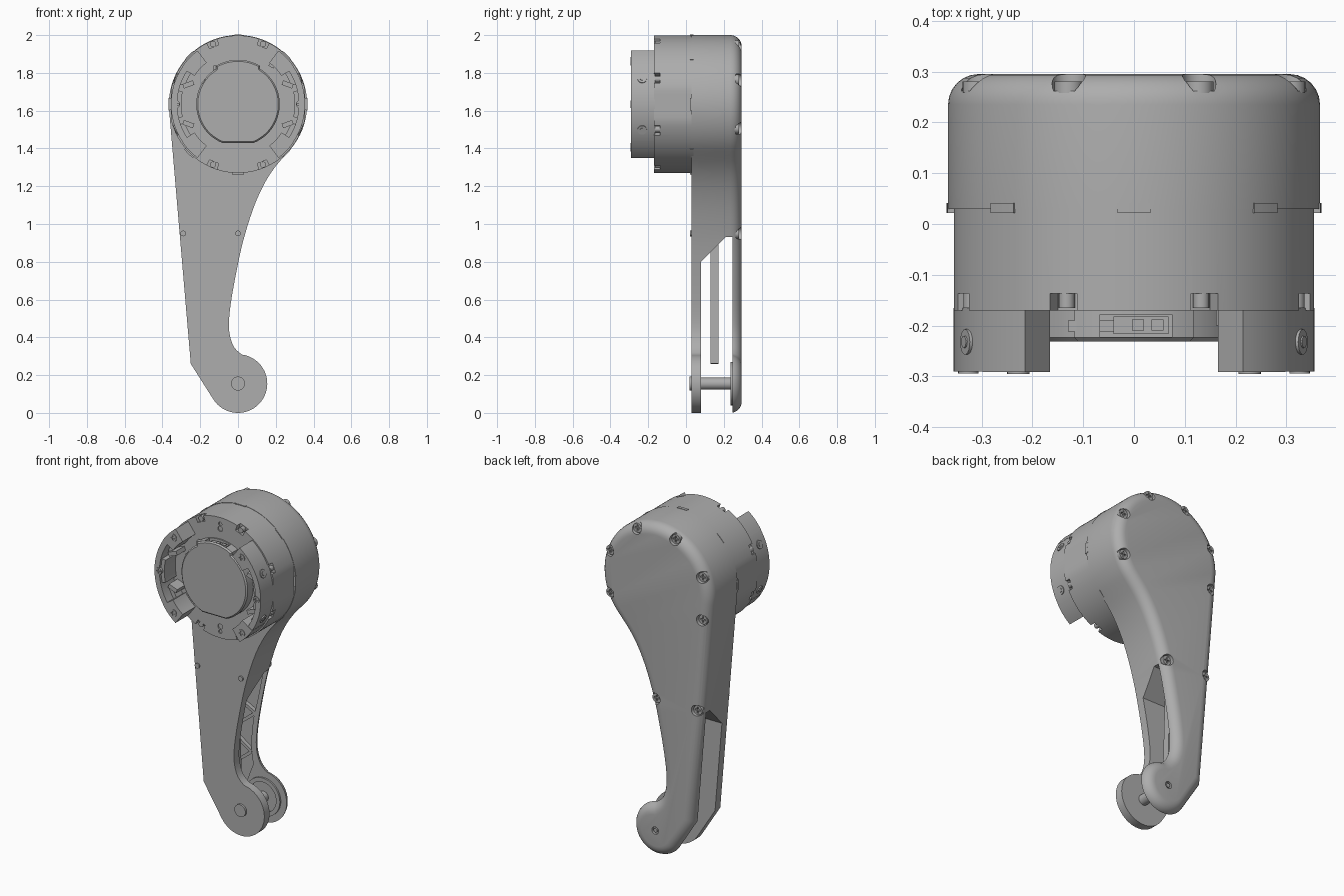
import bpy, bmesh
from math import sin, cos, radians, pi
from mathutils import Vector, Matrix

if "Cube" in bpy.data.objects:
    bpy.data.objects.remove(bpy.data.objects["Cube"])

grey = bpy.data.materials.new("plain grey")
grey.use_nodes = True
TONE = (0.42, 0.42, 0.42, 1)
grey.diffuse_color = TONE
grey.node_tree.nodes["Principled BSDF"].inputs["Base Color"].default_value = TONE

HUB = 1.634      # height of the motor axis
FOOT = 0.155     # height of the axle and radius of the foot


def finish(name, bm):
    bmesh.ops.recalc_face_normals(bm, faces=bm.faces)
    mesh = bpy.data.meshes.new(name)
    bm.to_mesh(mesh)
    bm.free()
    mesh.materials.append(grey)
    ob = bpy.data.objects.new(name, mesh)
    bpy.context.collection.objects.link(ob)
    return ob


def loft(name, rings):
    """Skin a list of (outline, y) rings and cap both ends."""
    bm = bmesh.new()
    loops = [[bm.verts.new((x, y, z)) for x, z in pts] for pts, y in rings]
    n = len(loops[0])
    for a, b in zip(loops, loops[1:]):
        for i in range(n):
            bm.faces.new((a[i], a[(i + 1) % n], b[(i + 1) % n], b[i]))
    bm.faces.new(loops[0])
    bm.faces.new(loops[-1])
    return finish(name, bm)


def prism(name, pts, y0, y1):
    return loft(name, [(pts, y0), (pts, y1)])


def arc(r, a0, a1, n, cx=0.0, cz=HUB):
    steps = [radians(a0 + (a1 - a0) * i / n) for i in range(n + 1)]
    return [(cx + r * cos(t), cz + r * sin(t)) for t in steps]


def disc(name, x, z, r, y0, y1, n=24):
    return prism(name, arc(r, 0, 360, n, x, z)[:-1], y0, y1)


def sector(name, r0, r1, a0, a1, y0, y1, n=12):
    return prism(name, arc(r1, a0, a1, n) + arc(r0, a1, a0, n), y0, y1)


def box(name, x0, x1, y0, y1, z0, z1):
    return prism(name, [(x0, z0), (x1, z0), (x1, z1), (x0, z1)], y0, y1)


def bar(name, a, b, width, y0, y1):
    """Straight strip between two points of the leg plane."""
    a, b = Vector(a), Vector(b)
    side = (b - a).orthogonal().normalized() * width / 2
    return prism(name, [tuple(p) for p in (a + side, b + side, b - side, a - side)], y0, y1)


def cut(target, cutter):
    mod = target.modifiers.new("cut", 'BOOLEAN')
    mod.operation, mod.solver, mod.object = 'DIFFERENCE', 'EXACT', cutter
    bpy.context.view_layer.objects.active = target
    bpy.ops.object.modifier_apply(modifier=mod.name)
    bpy.data.objects.remove(cutter)


def inset(pts, d):
    out = []
    for i, p in enumerate(pts):
        p = Vector(p)
        e1 = (p - Vector(pts[i - 1])).normalized()
        e2 = (Vector(pts[(i + 1) % len(pts)]) - p).normalized()
        n1, n2 = Vector((-e1.y, e1.x)), Vector((-e2.y, e2.x))
        out.append(tuple(p + (n1 + n2) * d / (1 + n1.dot(n2))))
    return out


def smooth_path(pts, n=3):
    """Catmull-Rom points strictly between the two end points."""
    v = [Vector(p) for p in [pts[0]] + pts + [pts[-1]]]
    out = []
    for a, b, c, d in zip(v, v[1:], v[2:], v[3:]):
        for k in range(n):
            t = k / n
            out.append(tuple(0.5 * (2 * b + (c - a) * t + (2 * a - 5 * b + 4 * c - d) * t * t
                                    + (3 * b - a - 3 * c + d) * t ** 3)))
    return out[1:]


def cross_screw(name, x, z, r, y, out, depth=0.015):
    """Screw head whose face lies at y, looking along out (+1 or -1)."""
    head = disc(name, x, z, r, y - out * depth, y, 20)
    for w, h in ((0.65, 0.15), (0.15, 0.65)):
        cut(head, box("slot", x - r * w, x + r * w, y - out * 0.008, y + out * 0.01,
                      z - r * h, z + r * h))


# Leg housing: round head, tapering shank, curled foot, rounded back edge
hollow = [(0.02, 0.308), (-0.022, 0.35), (-0.045, 0.42), (-0.047, 0.5), (-0.032, 0.62),
          (-0.002, 0.78), (0.03, 0.92), (0.08, 1.08), (0.135, 1.205), (0.195, 1.3), (0.268, 1.384)]
outline = (arc(0.366, -43, 185, 64) + [(-0.25, 0.26)]
           + arc(FOOT, 212, 442, 36, 0, FOOT) + smooth_path(hollow))
rings = [(outline, 0.03)]
for k in range(7):
    t = k / 6 * pi / 2
    rings.append((inset(outline, 0.06 * (1 - cos(t))), 0.235 + 0.06 * sin(t)))
leg = loft("leg_housing", rings)

# Open gap between the front and back plates of the shank
bm = bmesh.new()
gap = [(0.08, -0.1), (0.08, 0.8), (0.21, 0.93), (0.245, 0.93), (0.245, -0.1)]
face = bm.faces.new([bm.verts.new((-0.6, y, z)) for y, z in gap])
ext = bmesh.ops.extrude_face_region(bm, geom=[face])["geom"]
bmesh.ops.translate(bm, vec=(1.2, 0, 0), verts=[g for g in ext if isinstance(g, bmesh.types.BMVert)])
cut(leg, finish("gap", bm))

# Ribbed recess inside the back plate
pocket = [(-0.27, 0.9), (-0.215, 0.28), (-0.12, 0.2), (-0.07, 0.33), (-0.085, 0.45),
          (-0.07, 0.6), (-0.035, 0.75), (-0.005, 0.9)]
cut(leg, prism("pocket", pocket, 0.2, 0.272))
zigzag = [(-0.04, 0.88), (-0.25, 0.74), (-0.06, 0.64), (-0.235, 0.5), (-0.085, 0.4), (-0.21, 0.3)]
for a, b in zip(zigzag, zigzag[1:]):
    bar("back_plate_rib", a, b, 0.018, 0.248, 0.28)

# Screws sunk into the back edge
spots = [(x, z) for x, z in arc(0.335, -22.5, 202.5, 5)] + [(0.0, 0.95), (-0.275, 0.95)]
for x, z in spots:
    cut(leg, disc("screw_well", x, z, 0.033, 0.262, 0.32))
    cross_screw("back_screw", x, z, 0.028, 0.28, 1, 0.022)
for x in (0.0, -0.29):
    disc("front_pin", x, 0.95, 0.015, 0.022, 0.04)

# Axle, foot bosses and inner push rod
disc("axle", 0, FOOT, 0.032, 0.07, 0.26, 32)
disc("axle_cap", 0, FOOT, 0.037, 0.018, 0.07, 32)
sector_ring = disc("foot_boss", 0, FOOT, 0.115, 0.235, 0.25, 40)
cut(sector_ring, disc("hole", 0, FOOT, 0.09, 0.2, 0.3, 40))
cut(leg, disc("axle_hole", 0, FOOT, 0.022, 0.28, 0.32))
disc("axle_end", 0, FOOT, 0.012, 0.27, 0.292)
bar("push_rod", (-0.12, 0.26), (-0.14, 0.95), 0.05, 0.13, 0.172)

# Motor drum with slightly flattened sides
drum = [(max(-0.354, min(0.354, x)), z) for x, z in arc(0.364, 0, 360, 96)[:-1]]
motor = prism("motor_drum", drum, -0.17, 0.035)
for k in range(8):
    a = 45 * k
    sector("seam_tab", 0.34, 0.372 if k in (5, 6) else 0.3685, a - 5, a + 5, 0.022, 0.041, 4)
    b = a + 22.5
    cut(motor, sector("rim_notch", 0.33, 0.4, b - 4.5, b + 4.5, -0.2, -0.137, 4))
    x, z = arc(0.346, b, b, 1)[0]
    disc("rim_screw", x, z, 0.016, -0.165, -0.13, 16)
for s in (1, -1):
    for r, size in ((0.295, 0.016), (0.325, 0.011)):
        cut(motor, disc("dimple", 0, HUB + s * r, size, -0.2, -0.163, 16))

# Two curved mounting jaws on the front
for mid in (0, 180):
    s = 1 if mid == 0 else -1
    sector("jaw_wall", 0.322, 0.355, mid - 53, mid + 53, -0.29, -0.165, 32)
    sector("jaw_middle", 0.3, 0.33, mid - 13, mid + 13, -0.275, -0.165, 8)
    for t in (1, -1):
        lo, hi = sorted((mid + t * 33, mid + t * 53))
        sector("jaw_end", 0.275, 0.356, lo, hi, -0.291, -0.165, 8)
        lo, hi = sorted((mid + t * 19, mid + t * 33))
        sector("jaw_step", 0.298, 0.33, lo, hi, -0.23, -0.165, 6)
        bar("jaw_peg", (s * 0.235, HUB + t * 0.115), (s * 0.29, HUB + t * 0.095), 0.025, -0.25, -0.165)
        x, z = arc(0.322, mid + t * 45, mid + t * 45, 1)[0]
        cross_screw("jaw_end_screw", x, z, 0.022, -0.295, -1)
        # Radial screw on the outside of the jaw
        ang = radians(mid + t * 22.5)
        bm = bmesh.new()
        for r, h, rad in ((0.35, 0.02, 0.025), (0.352, 0.022, 0.012)):
            spin = Matrix.Rotation(-ang, 4, 'Y') @ Matrix.Rotation(pi / 2, 4, 'Y')
            place = Matrix.Translation((r * cos(ang), -0.232, HUB + r * sin(ang)))
            bmesh.ops.create_cone(bm, cap_ends=True, segments=20, radius1=rad, radius2=rad,
                                  depth=h, matrix=place @ spin)
        finish("jaw_side_screw", bm)
    cross_screw("jaw_middle_screw", s * 0.326, HUB, 0.02, -0.294, -1)

# Central cover with a flat bottom and a raised upper lip
cover_pts = arc(0.235, 60, 120, 16) + arc(0.221, 122, 249, 32) + arc(0.221, 291, 418, 32)
cover = loft("centre_cover", [(inset(cover_pts, 0.008), -0.231), (cover_pts, -0.223),
                              (cover_pts, -0.165)])
cut(cover, box("socket", -0.067, 0.075, -0.222, -0.178, 1.78, 1.95))
box("connector", -0.04, 0.068, -0.216, -0.182, 1.77, 1.855)
for x in (0.008, 0.046):
    box("connector_contact", x - 0.012, x + 0.012, -0.21, -0.188, 1.84, 1.86)
box("cable_strip", -0.13, -0.04, -0.212, -0.19, 1.77, 1.84)
bar("cover_key", (-0.185, 1.74), (-0.165, 1.76), 0.022, -0.228, -0.165)
bar("cover_clip", (0.165, 1.845), (0.19, 1.83), 0.015, -0.2, -0.165)

# Smooth shading with crisp edges
bpy.ops.object.select_all(action='DESELECT')
for ob in bpy.context.collection.objects:
    if ob.type == 'MESH' and ob.data.materials and ob.data.materials[0] == grey:
        ob.select_set(True)
        bpy.context.view_layer.objects.active = ob
bpy.ops.object.shade_smooth_by_angle(angle=radians(30))
